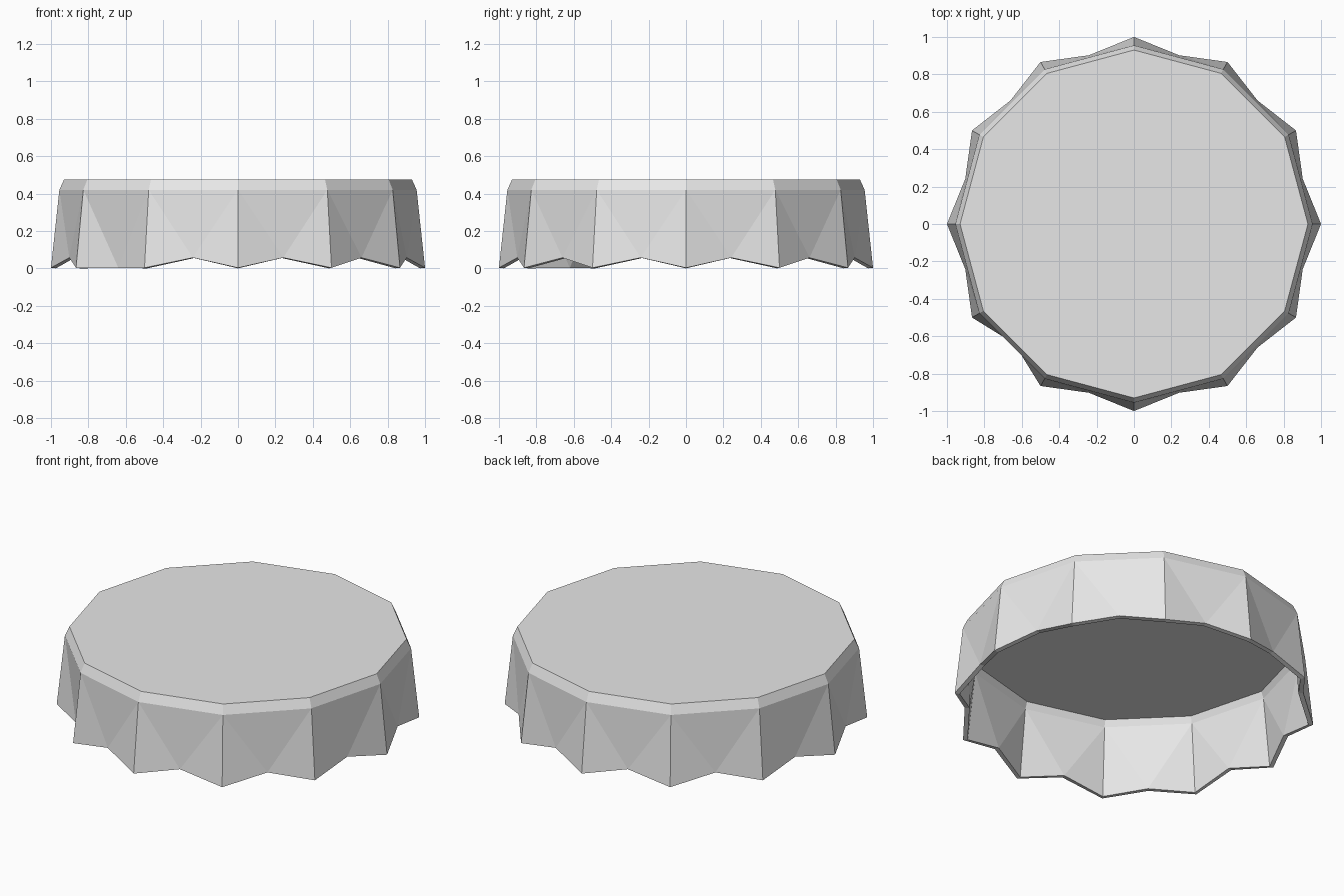
import bpy, bmesh
from math import cos, sin, radians

SIDES = 12
STEP = 360 / SIDES
DENTED = 7      # the one flute that is pushed in and down

cube = bpy.data.objects.get("Cube")
if cube:
    bpy.data.objects.remove(cube, do_unlink=True)

# Single light grey material
grey = bpy.data.materials.new("light_grey")
grey.use_nodes = True
color = (0.8, 0.8, 0.8, 1)
grey.diffuse_color = color
grey.node_tree.nodes["Principled BSDF"].inputs["Base Color"].default_value = color

bm = bmesh.new()


def point(radius, degrees, z):
    a = radians(degrees)
    return bm.verts.new((radius * cos(a), radius * sin(a), z))


def ring(radius, z):
    return [point(radius, k * STEP, z) for k in range(SIDES)]


# Rings from the flat top down to the pointed skirt
top = ring(0.93, 0.475)
rim = ring(0.955, 0.42)
tips = ring(1.0, 0.003)
notches = []
for k in range(SIDES):
    radius, z = (0.905, 0.003) if k == DENTED else (0.934, 0.057)
    notches.append(point(radius, (k + 0.5) * STEP, z))

# Top disc, bevel band and fluted skirt
bm.faces.new(top)
for k in range(SIDES):
    n = (k + 1) % SIDES
    bm.faces.new((rim[k], rim[n], top[n], top[k]))
    bm.faces.new((rim[k], tips[k], notches[k]))
    bm.faces.new((rim[k], notches[k], rim[n]))
    bm.faces.new((rim[n], notches[k], tips[n]))
bmesh.ops.recalc_face_normals(bm, faces=bm.faces)

mesh = bpy.data.meshes.new("fluted_cap")
bm.to_mesh(mesh)
bm.free()
mesh.materials.append(grey)
cap = bpy.data.objects.new("fluted_cap", mesh)
bpy.context.collection.objects.link(cap)

# Hollow shell with an open underside
shell = cap.modifiers.new("shell", 'SOLIDIFY')
shell.thickness = 0.027
shell.offset = -1
